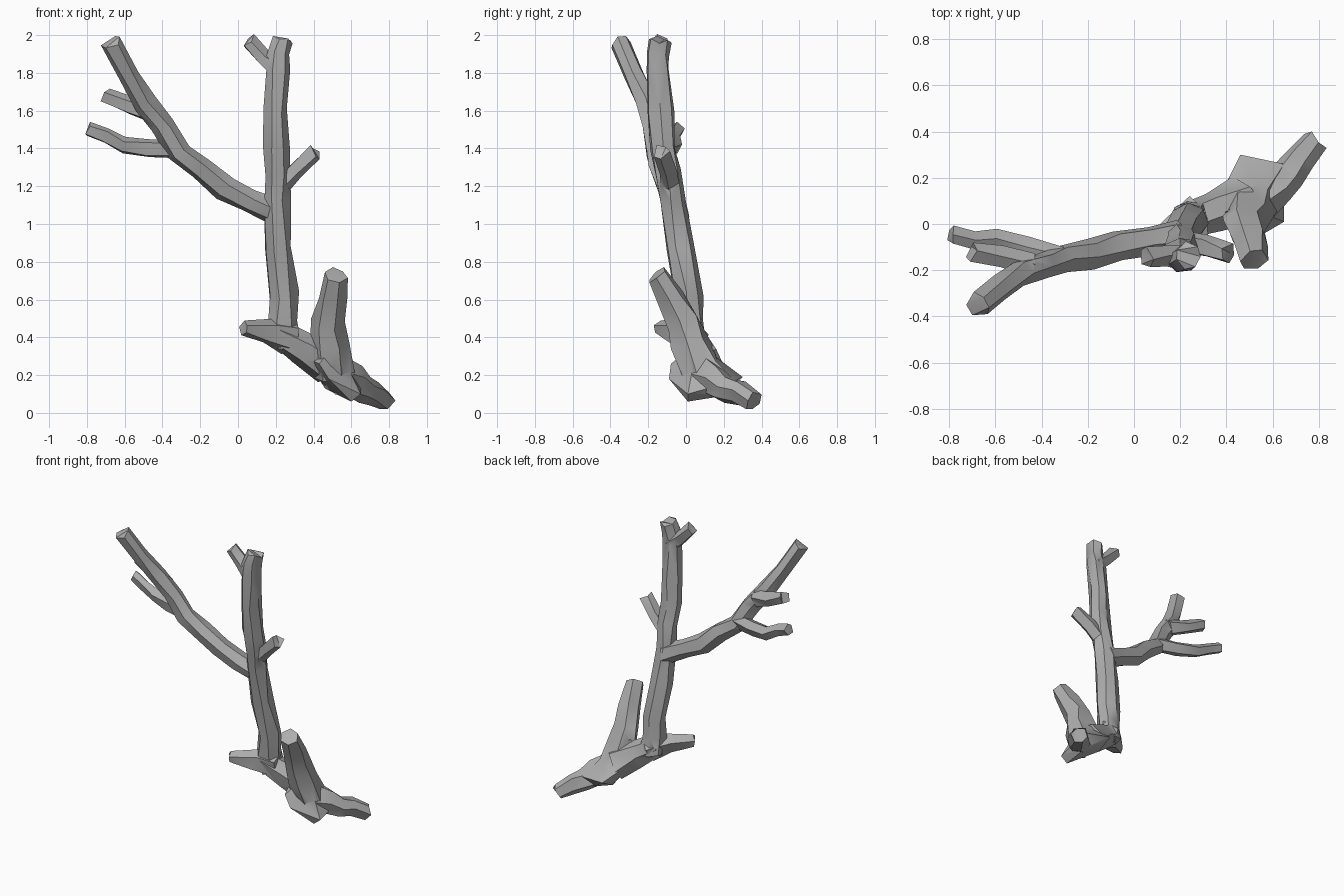
import bpy
import bmesh
import random
from math import cos, sin, tau
from mathutils import Vector

random.seed(4)
default_cube = bpy.data.objects.get("Cube")
if default_cube:
    bpy.data.objects.remove(default_cube, do_unlink=True)

# Single weathered grey for the whole piece of wood
wood = bpy.data.materials.new("weathered grey wood")
wood.use_nodes = True
grey = (.42, .42, .42, 1)
wood.diffuse_color = grey
wood.node_tree.nodes["Principled BSDF"].inputs["Base Color"].default_value = grey

pieces = []


def finish(bm, name):
    """Turn a closed bmesh into a named wooden object."""
    bmesh.ops.recalc_face_normals(bm, faces=bm.faces)
    mesh = bpy.data.meshes.new(name)
    bm.to_mesh(mesh)
    bm.free()
    mesh.materials.append(wood)
    obj = bpy.data.objects.new(name, mesh)
    bpy.context.collection.objects.link(obj)
    pieces.append(obj)


def wobble(amount):
    return random.uniform(-amount, amount)


def refine(corners):
    """Add a slightly wandering station between each pair of corners."""
    stations = [Vector(corners[0])]
    for start, end in zip(corners, corners[1:]):
        start, end = Vector(start), Vector(end)
        drift = Vector((wobble(.01), wobble(.01), wobble(.01)))
        stations.extend([start.lerp(end, .5) + drift, end])
    return stations


def limb(name, start_radius, end_radius, *corners, sides=6, rough=.13):
    """Gnarled, tapering tube through the corners, with blunt ends."""
    bm = bmesh.new()
    centres = refine(corners)
    last = len(centres) - 1
    side_axis, rings = None, []
    for i, centre in enumerate(centres):
        along = (centres[min(i + 1, last)] - centres[max(i - 1, 0)]).normalized()
        if side_axis is None:
            side_axis = along.orthogonal()
        side_axis = (side_axis - along * side_axis.dot(along)).normalized()
        other_axis = along.cross(side_axis)
        taper = start_radius + (end_radius - start_radius) * i / last
        ring = []
        for k in range(sides):
            angle = tau * (k + wobble(rough)) / sides
            radius = taper * (1 + wobble(rough))
            spoke = side_axis * cos(angle) + other_axis * sin(angle)
            lean = along * wobble(rough) * 2
            ring.append(bm.verts.new(centre + (spoke + lean) * radius))
        rings.append(ring)
    for low, high in zip(rings, rings[1:]):
        for k in range(sides):
            n = (k + 1) % sides
            bm.faces.new((low[k], low[n], high[n], high[k]))
    bm.faces.new(reversed(rings[0]))
    bm.faces.new(rings[-1])
    # Facet the uneven quads and caps
    bmesh.ops.triangulate(bm, faces=bm.faces)
    finish(bm, name)


def lump(name, *corners):
    """Faceted knot of wood wrapped around a few corner points."""
    bm = bmesh.new()
    for corner in corners:
        bm.verts.new(corner)
    bmesh.ops.convex_hull(bm, input=bm.verts)
    # Drop any corner that ended up inside the hull
    inside = [v for v in bm.verts if not v.link_faces]
    bmesh.ops.delete(bm, geom=inside, context="VERTS")
    finish(bm, name)


# Main upright trunk
limb("trunk", .082, .058,
     (.25, .03, .36), (.24, .01, .62), (.2, -.07, 1.12),
     (.2, -.12, 1.4), (.21, -.15, 1.82), (.235, -.135, 1.98), sides=7)

# Short fork at the trunk top
limb("top_fork", .055, .045, (.22, -.15, 1.81), (.055, -.145, 1.965), sides=5)

# Stub on the left of the trunk
limb("side_stub", .055, .045, (.2, -.08, 1.18), (.41, -.13, 1.38), sides=5)

# Long slanting branch
limb("long_branch", .07, .054,
     (.21, -.05, 1.06), (-.07, -.1, 1.19), (-.31, -.15, 1.38),
     (-.49, -.21, 1.64), (-.67, -.35, 1.96))

# Two twigs on the long branch
limb("lower_twig", .052, .04,
     (-.3, -.15, 1.4), (-.61, -.07, 1.42), (-.79, -.05, 1.5), sides=5)
limb("upper_twig", .058, .042, (-.44, -.18, 1.59), (-.7, -.12, 1.68), sides=5)

# Root pointing to the right
limb("right_root", .09, .042, (.28, .03, .4), (.03, -.14, .45), sides=5)

# Root bridging the trunk to the swollen knot
limb("root_bridge", .075, .11, (.2, 0, .43), (.5, .11, .25))

# Broken upright stump and the bump at its foot
limb("upright_stump", .12, .058, (.52, .09, .2), (.48, -.01, .48), (.52, -.16, .73))
limb("stump_bump", .05, .035, (.48, .04, .36), (.41, .03, .41), sides=5)

# Swollen root knot
lump("root_knot",
     (.36, .1, .29), (.46, .3, .19), (.65, .26, .17), (.65, .01, .1),
     (.6, .01, .06), (.43, -.08, .26), (.48, -.09, .18), (.52, .06, .37),
     (.6, .2, .09), (.46, .18, .13))

# Long root reaching back to the ground
limb("ground_root", .1, .055, (.54, .1, .19), (.66, .2, .13), (.78, .355, .06))

# Fuse every limb into the trunk
trunk, *others = pieces
bpy.context.view_layer.objects.active = trunk
trunk.select_set(True)
for other in others:
    fuse = trunk.modifiers.new("fuse", "BOOLEAN")
    fuse.operation = "UNION"
    fuse.solver = "EXACT"
    fuse.object = other
    bpy.ops.object.modifier_apply(modifier=fuse.name)
    bpy.data.objects.remove(other, do_unlink=True)
trunk.name = "dead_branch"
bpy.ops.object.shade_smooth_by_angle(angle=.6)
